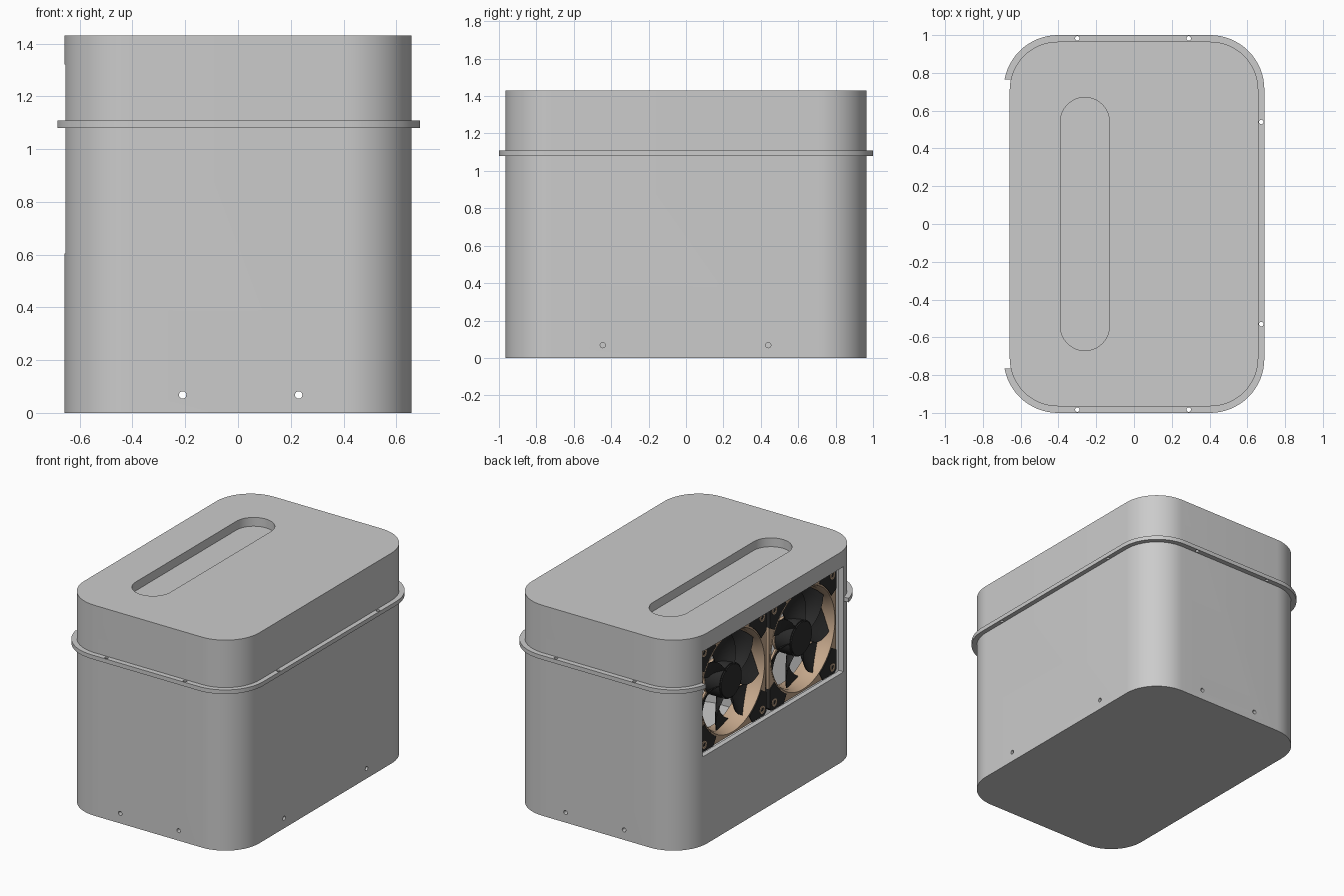
import bpy, bmesh
from math import sin, cos, pi, radians, atan2
from mathutils import Matrix, Vector

cube = bpy.data.objects.get("Cube")
if cube:
    bpy.data.objects.remove(cube, do_unlink=True)


def material(name, rgb):
    m = bpy.data.materials.new(name)
    m.use_nodes = True
    m.diffuse_color = (*rgb, 1)
    m.node_tree.nodes["Principled BSDF"].inputs["Base Color"].default_value = (*rgb, 1)
    return m


GREY = material("case grey", (0.6, 0.6, 0.6))
TAN = material("fan tan", (0.56, 0.39, 0.26))
BLACK = material("rotor black", (0.025, 0.025, 0.025))


def add(name, bm, mat, matrix=None):
    bmesh.ops.recalc_face_normals(bm, faces=bm.faces)
    me = bpy.data.meshes.new(name)
    bm.to_mesh(me)
    bm.free()
    if matrix:
        me.transform(matrix)
    me.materials.append(mat)
    ob = bpy.data.objects.new(name, me)
    bpy.context.collection.objects.link(ob)
    return ob


def rounded(hx, hy, r, seg=16):
    # outline of a rounded rectangle
    pts = []
    for k, (sx, sy) in enumerate([(1, 1), (-1, 1), (-1, -1), (1, -1)]):
        for i in range(seg + 1):
            a = (k + i / seg) * pi / 2
            pts.append((sx * (hx - r) + r * cos(a), sy * (hy - r) + r * sin(a)))
    return pts


def circle(r, n=48):
    return [(r * cos(2 * pi * i / n), r * sin(2 * pi * i / n)) for i in range(n)]


def prism(bm, pts, z0, z1):
    lo = [bm.verts.new((x, y, z0)) for x, y in pts]
    hi = [bm.verts.new((x, y, z1)) for x, y in pts]
    bm.faces.new(lo[::-1])
    bm.faces.new(hi)
    n = len(pts)
    for i in range(n):
        j = (i + 1) % n
        bm.faces.new((lo[i], lo[j], hi[j], hi[i]))


def solid(name, pts, z0, z1, mat, matrix=None):
    bm = bmesh.new()
    prism(bm, pts, z0, z1)
    return add(name, bm, mat, matrix)


def cut(ob, *cutters):
    for c in cutters:
        m = ob.modifiers.new("cut", "BOOLEAN")
        m.operation, m.solver, m.object = "DIFFERENCE", "EXACT", c
        bpy.context.view_layer.objects.active = ob
        bpy.ops.object.modifier_apply(modifier=m.name)
        bpy.data.objects.remove(c, do_unlink=True)


def smooth(ob, angle=30):
    bpy.ops.object.select_all(action="DESELECT")
    ob.select_set(True)
    bpy.context.view_layer.objects.active = ob
    bpy.ops.object.shade_smooth_by_angle(angle=radians(angle))


def rod(r, depth, at, axis):
    rot = Vector(axis).to_track_quat("Z", "Y").to_matrix().to_4x4()
    return solid("cutter", circle(r, 16), -depth / 2, depth / 2, GREY,
                 Matrix.Translation(at) @ rot)


def box(hx, hy, z0, z1, at):
    pts = [(hx, hy), (-hx, hy), (-hx, -hy), (hx, -hy)]
    return solid("cutter", pts, z0, z1, GREY, Matrix.Translation(at))


# Hollow case with handle recess, fan window and base screw holes
HX, HY, WALL = 0.658, 0.965, 0.035
case = solid("case", rounded(HX, HY, 0.255), 0, 1.43, GREY)
inner = solid("cutter", rounded(HX - WALL, HY - WALL, 0.22), WALL, 1.345, GREY)
slot = solid("cutter", rounded(0.13, 0.67, 0.1299), 1.37, 1.5, GREY,
             Matrix.Translation((-0.26, 0, 0)))
window = box(0.1, 0.755, 0.605, 1.32, (-HX, 0, 0))
holes = [rod(0.014, 0.1, (x, s * HY, 0.068), (0, 1, 0)) for x in (-0.21, 0.23) for s in (-1, 1)]
holes += [rod(0.014, 0.1, (HX, y, 0.068), (1, 0, 0)) for y in (-0.445, 0.44)]
cut(case, inner, slot, window, *holes)
smooth(case)

# Flange running round three sides, open at the fan window
flange = solid("rim_flange", rounded(0.69, 1.0, 0.287), 1.08, 1.108, GREY)
core = solid("cutter", rounded(HX - 0.002, HY - 0.002, 0.255), 1, 1.2, GREY)
gap = box(0.15, 0.765, 1, 1.2, (-0.69, 0, 0))
pins = [rod(0.012, 0.2, (x, s * 0.983, 1.1), (0, 0, 1)) for x in (-0.3, 0.29) for s in (-1, 1)]
pins += [rod(0.012, 0.2, (0.674, y, 1.1), (0, 0, 1)) for y in (-0.53, 0.54)]
cut(flange, core, gap, *pins)
smooth(flange)

# Fans, modelled facing +z and turned to face -x
HALF, BORE, DEPTH = 0.358, 0.335, 0.15


def corner_pad(k):
    c, w = HALF + 0.001, 0.15
    a0 = atan2(c - w, c)
    arc = [a0 + (pi / 2 - 2 * a0) * i / 8 for i in range(9)]
    pts = [(c, c - w), (c, c - 0.02), (c - 0.02, c), (c - w, c)]
    pts += [((BORE + 0.018) * cos(a), (BORE + 0.018) * sin(a)) for a in reversed(arc)]
    t = k * pi / 2
    return [(x * cos(t) - y * sin(t), x * sin(t) + y * cos(t)) for x, y in pts]


def blade(bm, angle, rows=7, cols=6):
    # swept, twisted blade with a small thickness
    sides = []
    for off in (0.0, 0.007):
        grid = []
        for i in range(rows):
            t = i / (rows - 1)
            r = 0.105 + t * 0.215
            span = 0.62 + 0.1 * t
            row = []
            for j in range(cols):
                s = j / (cols - 1) - 0.5
                a = angle + s * span + 0.35 * t * t
                z = -0.07 - s * (0.1 - 0.03 * t) + 0.06 * (s * s - 0.1) + off
                row.append(bm.verts.new((r * cos(a), r * sin(a), z)))
            grid.append(row)
        for i in range(rows - 1):
            for j in range(cols - 1):
                bm.faces.new((grid[i][j], grid[i][j + 1], grid[i + 1][j + 1], grid[i + 1][j]))
        sides.append(grid)
    lo, hi = sides
    rim = lambda g: (g[0] + [r[-1] for r in g[1:]] + g[-1][-2::-1]
                     + [r[0] for r in g[-2:0:-1]])
    a, b = rim(lo), rim(hi)
    for i in range(len(a)):
        j = (i + 1) % len(a)
        bm.faces.new((a[i], a[j], b[j], b[i]))


def lathe(bm, profile, n=64):
    # closed profile of (radius, z) turned round the axis
    rings = [[bm.verts.new((r * cos(2 * pi * i / n), r * sin(2 * pi * i / n), z))
              for i in range(n)] for r, z in profile]
    for p, q in zip(rings, rings[1:] + rings[:1]):
        for i in range(n):
            j = (i + 1) % n
            bm.faces.new((p[i], p[j], q[j], q[i]))


def fan(side, y):
    place = Matrix.Translation((-0.612, y, 0.962)) @ Matrix.Rotation(-pi / 2, 4, "Y")
    # Square end plates
    for label, z in (("front", 0), ("rear", -DEPTH + 0.025)):
        plate = solid(f"{side}_fan_{label}_plate", rounded(HALF, HALF, 0.03, 4),
                      z - 0.025, z, TAN, place)
        cut(plate, solid("cutter", circle(BORE + 0.006, 64), -1, 1, TAN, place))
        smooth(plate)
    # Duct with flared mouth
    bm = bmesh.new()
    lathe(bm, [(0.348, 0.002), (0.342, 0.004), (0.328, -0.03), (0.328, -0.12),
               (0.338, -DEPTH), (0.348, -DEPTH)])
    smooth(add(f"{side}_fan_duct", bm, TAN, place))
    # Dark corner pads and screw eyelets
    bm = bmesh.new()
    for k in range(4):
        prism(bm, corner_pad(k), -0.028, 0.005)
        prism(bm, corner_pad(k), -DEPTH - 0.004, -DEPTH + 0.028)
    add(f"{side}_fan_corner_pads", bm, BLACK, place)
    bm = bmesh.new()
    for sx in (-1, 1):
        for sy in (-1, 1):
            old = set(bm.verts)
            lathe(bm, [(0.026, -0.02), (0.026, 0.009), (0.015, 0.009), (0.015, -0.02)], 20)
            new = [v for v in bm.verts if v not in old]
            bmesh.ops.translate(bm, verts=new, vec=(sx * 0.312, sy * 0.312, 0))
    smooth(add(f"{side}_fan_eyelets", bm, TAN, place))
    # Rotor
    bm = bmesh.new()
    prism(bm, circle(0.118), -0.125, -0.014)
    prism(bm, circle(0.11), -0.02, -0.006)
    for k in range(7):
        blade(bm, k * 2 * pi / 7)
    smooth(add(f"{side}_fan_rotor", bm, BLACK, place))
    # Rear motor mount and struts
    bm = bmesh.new()
    prism(bm, circle(0.115), -DEPTH, -0.13)
    for k in range(4):
        a = pi / 4 + k * pi / 2
        u, v = Vector((cos(a), sin(a))), Vector((-sin(a), cos(a))) * 0.01
        prism(bm, [u * 0.1 - v, u * 0.335 - v, u * 0.335 + v, u * 0.1 + v], -DEPTH, -0.135)
    smooth(add(f"{side}_fan_motor_mount", bm, TAN, place))


fan("left", -0.377)
fan("right", 0.377)
